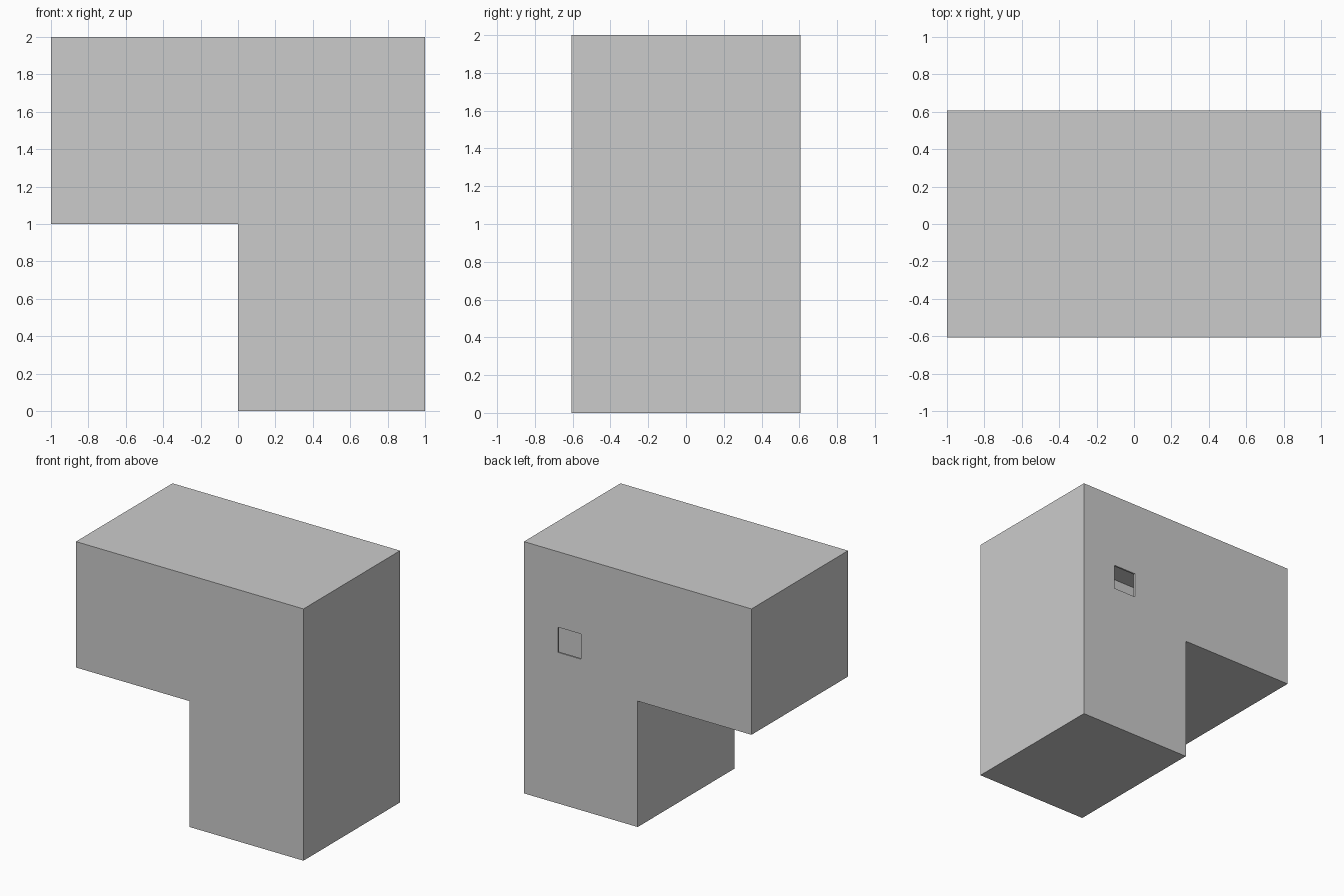
import bpy, bmesh

if "Cube" in bpy.data.objects:
    bpy.data.objects.remove(bpy.data.objects["Cube"])

PROFILE = [(0, 0), (1, 0), (1, 2), (-1, 2), (-1, 1), (0, 1)]
FRONT, SEAM, BACK = -0.606, 0.592, 0.606


def prism(name, profile, y0, y1):
    """Extrude an x-z outline from y0 to y1."""
    bm = bmesh.new()
    face = bm.faces.new([bm.verts.new((x, y0, z)) for x, z in profile])
    ext = bmesh.ops.extrude_face_region(bm, geom=[face])
    verts = [g for g in ext["geom"] if isinstance(g, bmesh.types.BMVert)]
    bmesh.ops.translate(bm, verts=verts, vec=(0, y1 - y0, 0))
    bmesh.ops.recalc_face_normals(bm, faces=bm.faces)
    mesh = bpy.data.meshes.new(name)
    bm.to_mesh(mesh)
    bm.free()
    obj = bpy.data.objects.new(name, mesh)
    bpy.context.collection.objects.link(obj)
    return obj


def cut(target, x0, x1, z0, z1, y0, y1):
    """Subtract a box from the target."""
    cutter = prism("cutter", [(x0, z0), (x1, z0), (x1, z1), (x0, z1)], y0, y1)
    mod = target.modifiers.new("cut", "BOOLEAN")
    mod.operation = "DIFFERENCE"
    mod.solver = "EXACT"
    mod.object = cutter
    bpy.context.view_layer.objects.active = target
    bpy.ops.object.modifier_apply(modifier=mod.name)
    bpy.data.objects.remove(cutter, do_unlink=True)


# L-shaped body with a pocket behind the back panel
body = prism("body", PROFILE, FRONT, SEAM)
cut(body, 0.22, 0.95, 1.0, 1.5, BACK - 0.3, SEAM + 0.1)

# Thin back panel with a square opening into the pocket
panel = prism("back_panel", PROFILE, SEAM, BACK)
cut(panel, 0.5, 0.7, 1.2, 1.4, SEAM - 0.1, BACK + 0.1)
